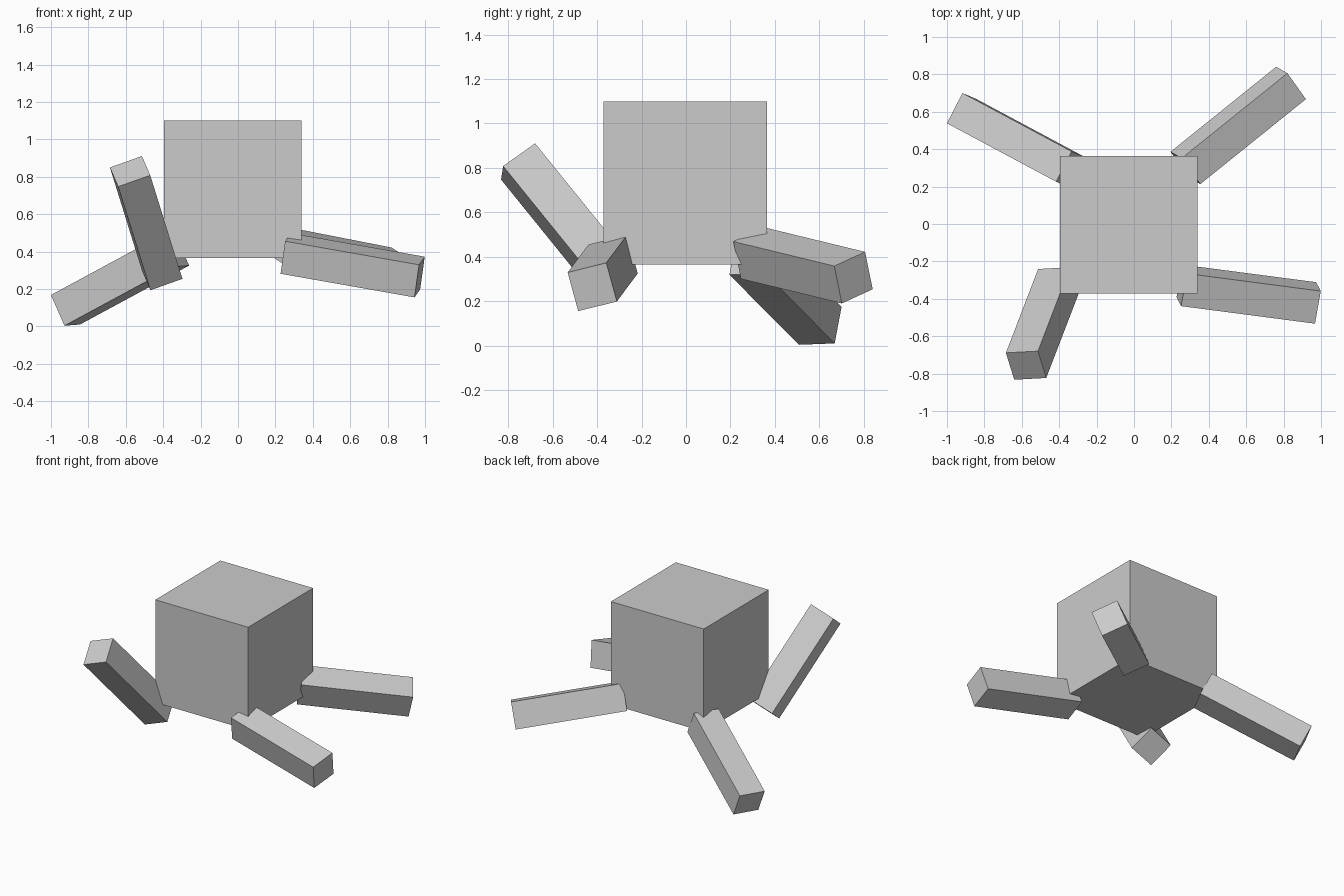
import bpy
from mathutils import Matrix, Vector

if "Cube" in bpy.data.objects:
    bpy.data.objects.remove(bpy.data.objects["Cube"])

BODY = 0.735      # cube edge
LEG_LEN = 0.733   # leg length
LEG_W = 0.182     # leg thickness


def box(name, matrix):
    bpy.ops.mesh.primitive_cube_add(size=1)
    ob = bpy.context.object
    ob.name = name
    ob.data.transform(matrix)
    return ob


def leg(name, tip, inward, side):
    """Square bar from the tip centre along 'inward', rolled so one face follows 'side'."""
    w = Vector(inward).normalized()
    u = Vector(side)
    u = (u - w * u.dot(w)).normalized()
    v = w.cross(u)
    rot = Matrix((u, v, w)).transposed().to_4x4()
    centre = Vector(tip) + w * LEG_LEN / 2
    return box(name, Matrix.Translation(centre) @ rot
               @ Matrix.Diagonal((LEG_W, LEG_W, LEG_LEN, 1)))


# Body cube
box("body", Matrix.Translation((-0.028, -0.003, 0.7325)) @ Matrix.Scale(BODY, 4))

# Splayed legs: tip centre, direction towards the body, direction of one tip edge
leg("front_right_leg", (0.971, -0.422, 0.264), (-0.71, 0.093, 0.125), (0.032, 0.17, 0.042))
leg("front_left_leg", (-0.577, -0.756, 0.829), (0.171, 0.445, -0.55), (0.171, 0.01, 0.06))
leg("back_left_leg", (-0.9225, 0.604, 0.089), (0.583, -0.312, 0.315), (0.083, 0.157, 0.007))
leg("back_right_leg", (0.8395, 0.754, 0.306), (-0.563, -0.453, 0.11), (0.101, -0.137, -0.064))
